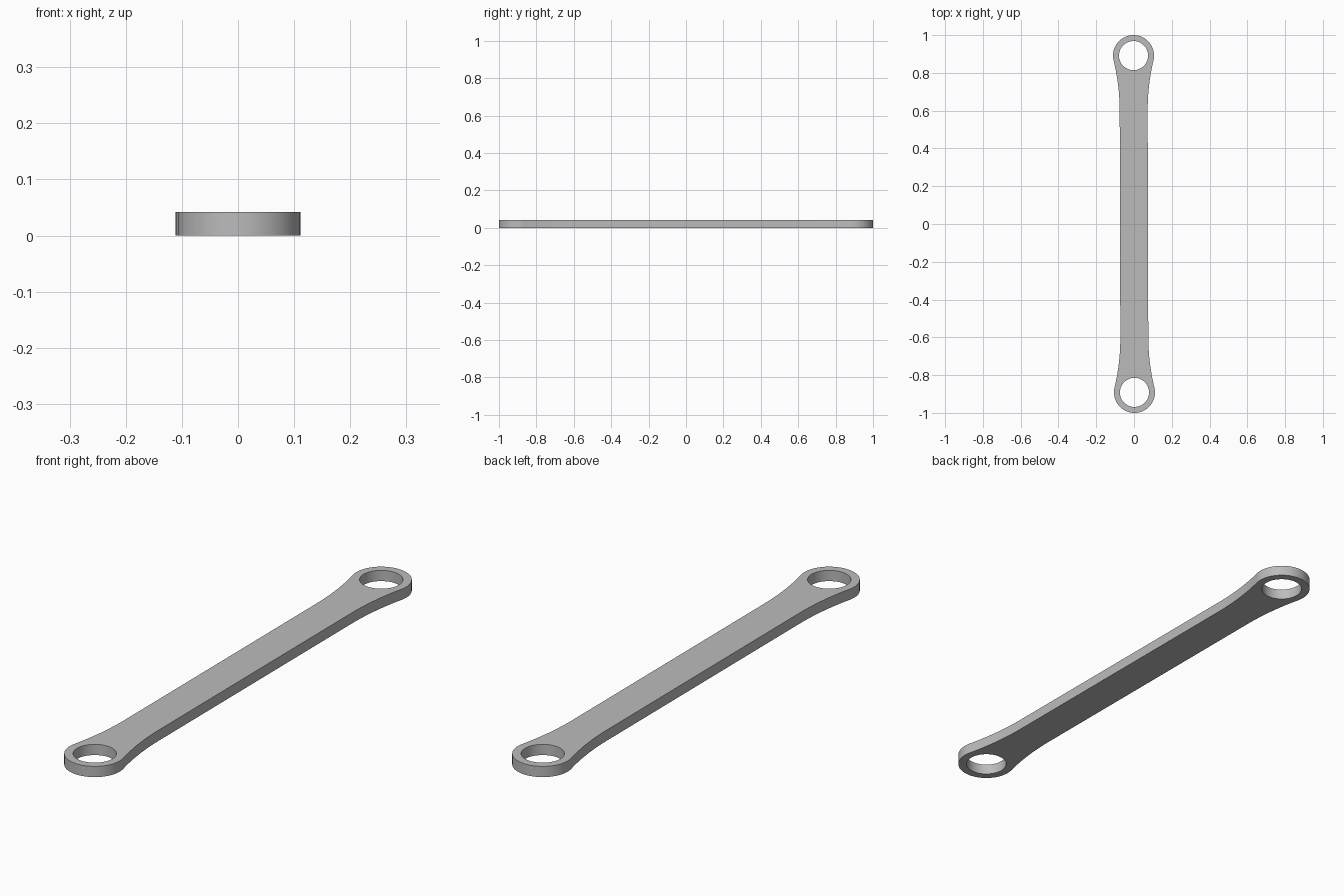
import bpy, bmesh
from math import pi, cos, sin, asin, sqrt

cube = bpy.data.objects.get("Cube")
if cube:
    bpy.data.objects.remove(cube, do_unlink=True)

THICK = 0.042        # plate thickness
EYE_R = 0.1085       # outer radius of each end ring
HOLE_R = 0.077       # bore radius
EYE_Y = 1 - EYE_R    # distance of the ring centres from the middle
HALF_W = 0.074       # half width of the shank
FLARE_Y = 0.60       # where the shank begins to widen
LEAN = 0.0028        # slight turn of the bar about z


def arc(cx, cy, r, a0, a1, n):
    return [(cx + r * cos(a0 + (a1 - a0) * i / n),
             cy + r * sin(a0 + (a1 - a0) * i / n)) for i in range(n + 1)]


# Flare arc tangent to both the straight shank and the end ring
dy = EYE_Y - FLARE_Y
flare_r = (HALF_W ** 2 + dy ** 2 - EYE_R ** 2) / (2 * (EYE_R - HALF_W))
ang = asin(dy / (flare_r + EYE_R))

# Outline: right flare, ring, mirrored left flare, then the same turned half round
flare = arc(HALF_W + flare_r, FLARE_Y, flare_r, pi, pi - ang, 16)
ring = arc(0, EYE_Y, EYE_R, -ang, pi + ang, 64)
half = flare + ring[1:-1] + [(-x, y) for x, y in reversed(flare)]
outline = half + [(-x, -y) for x, y in half]
holes = [arc(0, s * EYE_Y, HOLE_R, 0, 2 * pi, 64)[:-1] for s in (1, -1)]

# Plate as a filled, extruded flat curve
curve = bpy.data.curves.new("link_bar", 'CURVE')
curve.dimensions = '2D'
curve.fill_mode = 'BOTH'
curve.extrude = THICK / 2
for loop in [outline] + holes:
    spline = curve.splines.new('POLY')
    spline.points.add(len(loop) - 1)
    for p, (x, y) in zip(spline.points, loop):
        p.co = (x - LEAN * y, y + LEAN * x, 0, 1)
    spline.use_cyclic_u = True

bar = bpy.data.objects.new("link_bar", curve)
bpy.context.collection.objects.link(bar)
bpy.ops.object.select_all(action='DESELECT')
bar.select_set(True)
bpy.context.view_layer.objects.active = bar
bpy.ops.object.convert(target='MESH')
bar = bpy.context.object

# Weld caps to walls and rest the plate on the ground
bm = bmesh.new()
bm.from_mesh(bar.data)
bmesh.ops.remove_doubles(bm, verts=bm.verts, dist=1e-5)
bmesh.ops.translate(bm, verts=bm.verts, vec=(0, 0, THICK / 2))
bmesh.ops.recalc_face_normals(bm, faces=bm.faces)
bm.to_mesh(bar.data)
bm.free()
bpy.ops.object.shade_smooth_by_angle()

# Plain grey metal
grey = bpy.data.materials.new("plain_grey")
grey.use_nodes = True
colour = (0.5, 0.5, 0.5, 1)
grey.diffuse_color = colour
grey.node_tree.nodes["Principled BSDF"].inputs["Base Color"].default_value = colour
bar.data.materials.clear()
bar.data.materials.append(grey)
